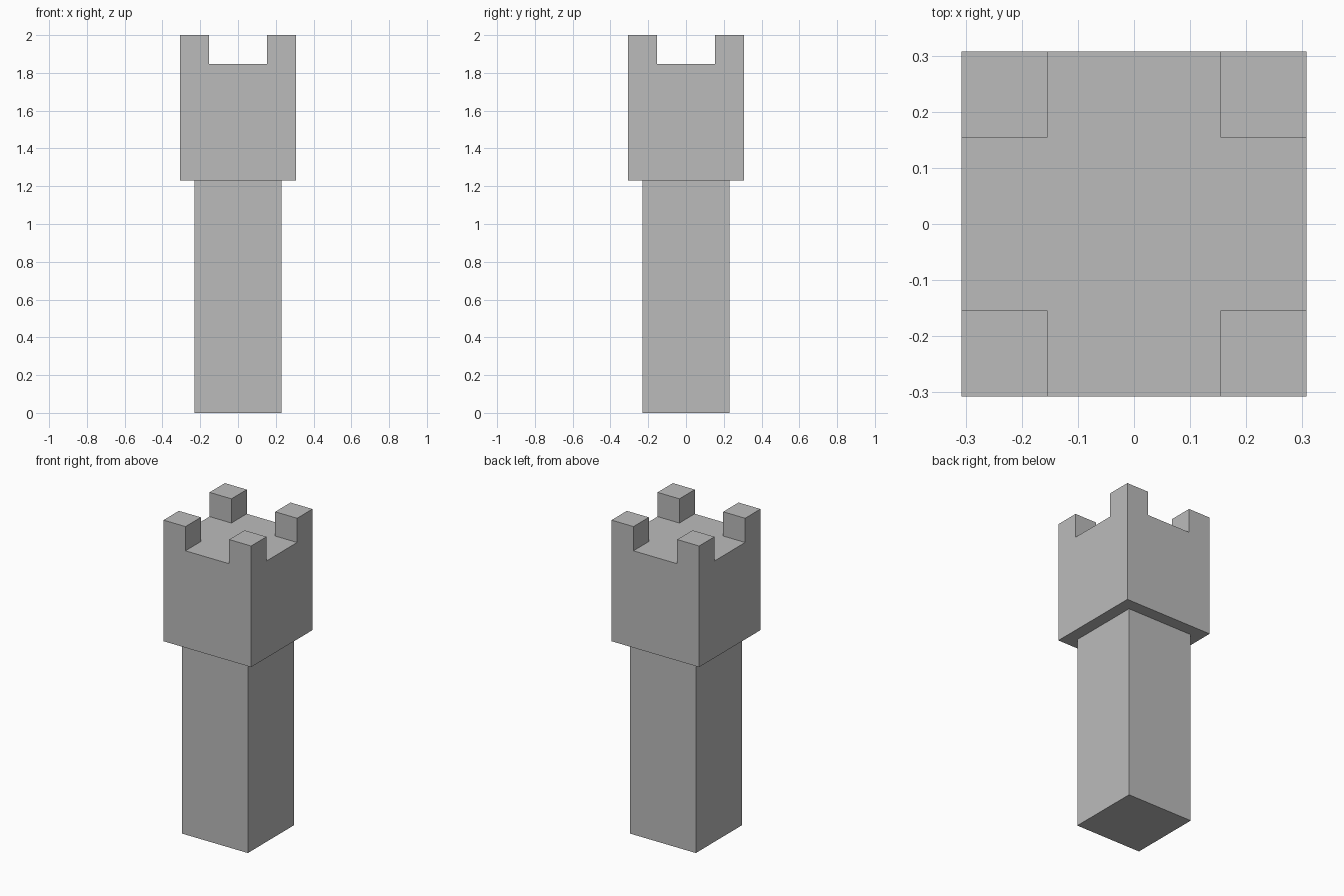
import bpy
import bmesh
from mathutils import Vector

cube = bpy.data.objects.get("Cube")
if cube:
    bpy.data.objects.remove(cube, do_unlink=True)

UNIT = 2 / 13              # tower is laid out on a 13-unit-high module
SHAFT_HALF = 1.5 * UNIT
HEAD_HALF = 2 * UNIT
NOTCH_HALF = UNIT
SHAFT_TOP, FLOOR, TOP = 8 * UNIT, 12 * UNIT, 13 * UNIT

stone = bpy.data.materials.new("grey_stone")
stone.use_nodes = True
grey = (0.5, 0.5, 0.5, 1)
stone.diffuse_color = grey
stone.node_tree.nodes["Principled BSDF"].inputs["Base Color"].default_value = grey


def raise_face(bm, face, height, scale=1):
    """Extrude a face upward, scaling its outline about the z axis."""
    cap = bmesh.ops.extrude_discrete_faces(bm, faces=[face])["faces"][0]
    for v in cap.verts:
        v.co = Vector((v.co.x * scale, v.co.y * scale, v.co.z + height))
    return cap


bm = bmesh.new()

# Shaft
bmesh.ops.create_cube(bm, size=1)
for v in bm.verts:
    v.co = Vector((v.co.x * 2 * SHAFT_HALF, v.co.y * 2 * SHAFT_HALF,
                   (v.co.z + 0.5) * SHAFT_TOP))
bm.normal_update()
top = max(bm.faces, key=lambda f: f.calc_center_median().z)

# Overhanging head
ledge = raise_face(bm, top, 0, HEAD_HALF / SHAFT_HALF)
roof = [raise_face(bm, ledge, FLOOR - SHAFT_TOP)]

# Divide the roof into nine and raise the corner battlements
for axis in (Vector((1, 0, 0)), Vector((0, 1, 0))):
    for side in (-1, 1):
        edges = {e for f in roof for e in f.edges}
        verts = {v for f in roof for v in f.verts}
        bmesh.ops.bisect_plane(bm, geom=[*verts, *edges, *roof],
                               plane_co=axis * side * NOTCH_HALF, plane_no=axis)
        roof = [f for f in bm.faces
                if all(abs(v.co.z - FLOOR) < 1e-4 for v in f.verts)]
for face in roof:
    c = face.calc_center_median()
    if min(abs(c.x), abs(c.y)) > NOTCH_HALF:
        raise_face(bm, face, TOP - FLOOR)

bmesh.ops.recalc_face_normals(bm, faces=bm.faces)
mesh = bpy.data.meshes.new("tower")
bm.to_mesh(mesh)
bm.free()
mesh.materials.append(stone)
tower = bpy.data.objects.new("tower", mesh)
bpy.context.collection.objects.link(tower)
